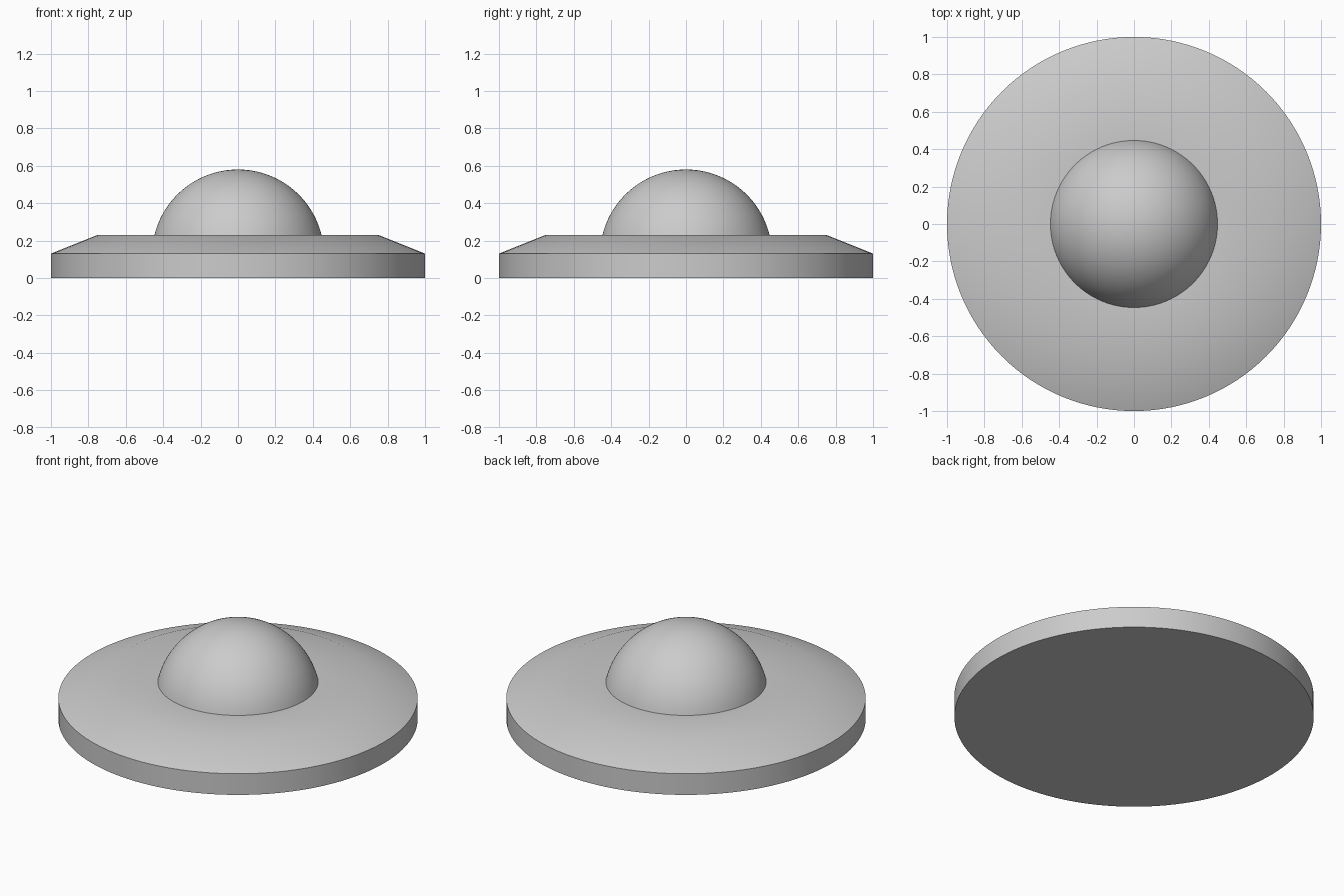
import bpy, bmesh, math

cube = bpy.data.objects.get("Cube")
if cube:
    bpy.data.objects.remove(cube)

SEGMENTS = 128
RIM, SHOULDER = 1.0, 0.75          # disc radii
WALL_TOP, DECK = 0.13, 0.23        # disc heights
DOME_R, DOME_Z = 0.46, 0.12        # sphere radius and centre height
DOME_FOOT = math.sqrt(DOME_R ** 2 - (DECK - DOME_Z) ** 2)

grey = bpy.data.materials.new("light_grey")
grey.use_nodes = True
grey.diffuse_color = (0.6, 0.6, 0.6, 1)
grey.node_tree.nodes["Principled BSDF"].inputs["Base Color"].default_value = (0.6, 0.6, 0.6, 1)


def lathe(name, profile):
    """Spin an (r, z) profile around the z axis into a smooth solid."""
    bm = bmesh.new()
    verts = [bm.verts.new((r, 0, z)) for r, z in profile]
    edges = [bm.edges.new(pair) for pair in zip(verts, verts[1:])]
    bmesh.ops.spin(bm, geom=verts + edges, cent=(0, 0, 0), axis=(0, 0, 1),
                   angle=math.tau, steps=SEGMENTS, use_merge=True)
    bmesh.ops.remove_doubles(bm, verts=bm.verts, dist=1e-5)
    bmesh.ops.recalc_face_normals(bm, faces=bm.faces)
    # An open shell can come out inverted: its highest face must point up
    top = max(bm.faces, key=lambda f: f.calc_center_median().z)
    if top.normal.z < 0:
        bmesh.ops.reverse_faces(bm, faces=bm.faces)
    mesh = bpy.data.meshes.new(name)
    bm.to_mesh(mesh)
    bm.free()
    mesh.materials.append(grey)
    obj = bpy.data.objects.new(name, mesh)
    bpy.context.collection.objects.link(obj)
    bpy.ops.object.select_all(action='DESELECT')
    obj.select_set(True)
    bpy.context.view_layer.objects.active = obj
    bpy.ops.object.shade_smooth_by_angle(angle=math.radians(30))
    return obj


# Disc: flat underside, upright rim, sloped shoulder and flat deck
lathe("disc_body", [(0, 0), (RIM, 0), (RIM, WALL_TOP), (SHOULDER, DECK), (DOME_FOOT, DECK)])

# Dome: spherical cap rising from the deck
start = math.asin((DECK - DOME_Z) / DOME_R)
STEPS = 24
angles = [start + (math.pi / 2 - start) * i / STEPS for i in range(STEPS + 1)]
lathe("dome", [(DOME_R * math.cos(a), DOME_Z + DOME_R * math.sin(a)) for a in angles])
